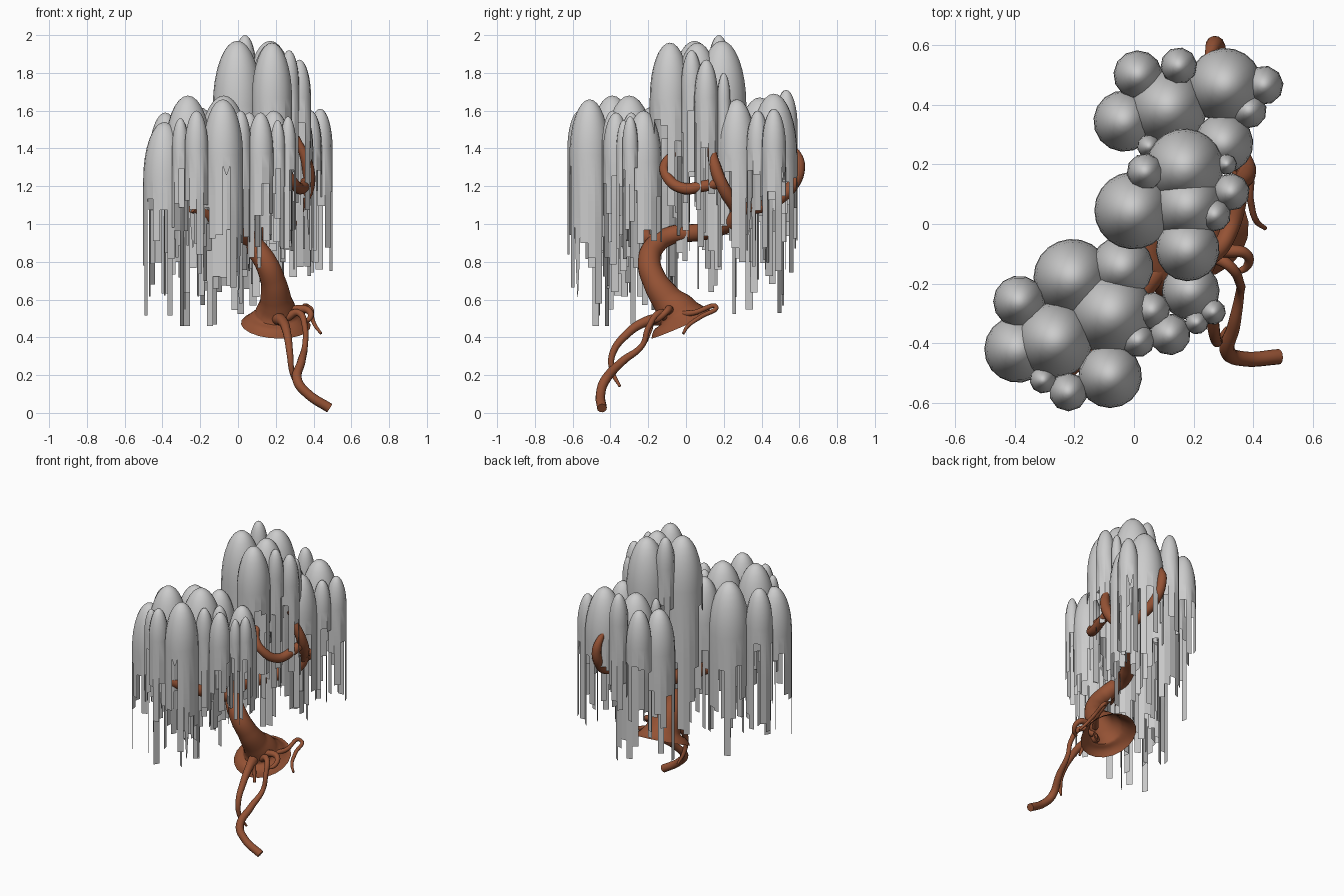
import bpy, bmesh, math, random
from mathutils import Vector

random.seed(11)
bark = bpy.data.materials.new("bark")
bark.diffuse_color = (0.30, 0.085, 0.035, 1)


def tube(name, pts, sides=4, caps=True):
    """Tapered limb through (x, y, z, radius) points."""
    cu = bpy.data.curves.new(name, 'CURVE')
    cu.dimensions = '3D'
    cu.bevel_depth = 1.0
    cu.bevel_resolution = sides
    cu.use_fill_caps = caps
    cu.resolution_u = 8
    sp = cu.splines.new('BEZIER')
    sp.bezier_points.add(len(pts) - 1)
    for bp, (x, y, z, r) in zip(sp.bezier_points, pts):
        bp.co = (x, y, z)
        bp.radius = r
        bp.handle_left_type = bp.handle_right_type = 'AUTO'
    ob = bpy.data.objects.new(name, cu)
    bpy.context.collection.objects.link(ob)
    bpy.ops.object.select_all(action='DESELECT')
    ob.select_set(True)
    bpy.context.view_layer.objects.active = ob
    bpy.ops.object.convert(target='MESH')
    ob = bpy.context.object
    ob.data.materials.clear()
    ob.data.materials.append(bark)
    bpy.ops.object.shade_smooth_by_angle(angle=math.radians(45))
    return ob


def tuft(bm, x, y, r, top, length):
    """Tall dome whose rim hangs down in strips of uneven length."""
    n = max(10, int(r * 165))
    h = 0.07 + 2.1 * r
    base = top - h
    rings = []
    steps = 8
    off = random.random() * 6.28
    pole = bm.verts.new((x, y, top))
    for k in range(1, steps + 1):
        a = k / steps * math.pi / 2
        rings.append([bm.verts.new((x + r * math.sin(a) * math.cos(off + i * math.tau / n),
                                    y + r * math.sin(a) * math.sin(off + i * math.tau / n),
                                    top - h * (1 - math.cos(a)))) for i in range(n)])
    for i in range(n):
        j = (i + 1) % n
        bm.faces.new((pole, rings[0][i], rings[0][j]))
        for p, q in zip(rings, rings[1:]):
            bm.faces.new((p[i], q[i], q[j], p[j]))
        # hanging strip below the rim
        drop = 0.10 + length * (0.42 + 2.5 * r) * random.random() ** 1.4
        end = max(base - drop, 0.46)
        a, b = rings[-1][i], rings[-1][j]
        mid = (a.co + b.co) / 2
        tip = 0.1 if random.random() < 0.06 else 1.0
        for f, w in ((0.5, 1.0), (0.8, (1 + tip) / 2), (1.0, tip)):
            z = base + (end - base) * f
            row = []
            for src in (rings[-1][i], rings[-1][j]):
                c = mid.lerp(src.co, w)
                row.append(bm.verts.new((c.x, c.y, z)))
            bm.faces.new((a, row[0], row[1], b))
            a, b = row


def foliage(name, tufts, length=1.0):
    bm = bmesh.new()
    for t in tufts:
        tuft(bm, *t, length)
    me = bpy.data.meshes.new(name)
    bm.to_mesh(me)
    bm.free()
    ob = bpy.data.objects.new(name, me)
    bpy.context.collection.objects.link(ob)
    bpy.ops.object.select_all(action='DESELECT')
    ob.select_set(True)
    bpy.context.view_layer.objects.active = ob
    bpy.ops.object.shade_smooth_by_angle(angle=math.radians(50))


# Hanging foliage: x, y, radius, top height
foliage("front_foliage", [
    (-.207, -.18, .13, 1.62), (-.385, -.26, .087, 1.59), (-.265, -.39, .127, 1.68),
    (-.39, -.42, .112, 1.54), (-.08, -.51, .107, 1.66), (-.075, -.30, .14, 1.68),
    (-.22, -.563, .065, 1.60), (-.305, -.523, .045, 1.56), (.013, -.39, .057, 1.60)])
foliage("side_foliage", [
    (-.04, -.145, .105, 1.62), (.12, -.37, .07, 1.59), (.06, -.29, .062, 1.59),
    (.19, -.225, .097, 1.60), (.21, -.33, .04, 1.55), (.265, -.295, .043, 1.57)], 0.95)
foliage("crown_foliage", [
    (.17, .19, .13, 1.97), (.037, .175, .062, 2.0), (-.003, .045, .13, 1.97),
    (.18, -.085, .107, 1.96), (.325, .107, .063, 1.87), (.27, .03, .055, 1.92),
    (.18, .06, .12, 1.96), (.31, .20, .035, 1.80)], 1.2)
foliage("back_foliage", [
    (.013, .50, .082, 1.62), (.15, .53, .062, 1.71), (.305, .465, .125, 1.69),
    (.435, .465, .066, 1.61), (.115, .39, .13, 1.67), (-.033, .345, .103, 1.58),
    (.385, .38, .06, 1.60), (.30, .27, .10, 1.66), (.05, .26, .04, 1.6)])

# Trunk with flared open foot, bending back into the main limb
tube("trunk", [
    (.20, -.015, .468, .185), (.203, -.04, .525, .115), (.20, -.10, .60, .083),
    (.185, -.165, .70, .066), (.145, -.195, .80, .06), (.085, -.165, .885, .055),
    (.05, -.08, .94, .048), (.10, .06, .955, .046), (.20, .18, .98, .043),
    (.29, .26, 1.03, .04), (.33, .28, 1.12, .03)], sides=8, caps=False)

# Branches inside the foliage
tube("front_branch", [(.075, -.15, .91, .045), (-.02, -.27, .955, .04),
                      (-.13, -.40, 1.02, .036), (-.24, -.50, 1.09, .032)])
tube("back_branch", [(.32, .28, 1.08, .033), (.31, .42, 1.10, .033), (.28, .56, 1.20, .033),
                     (.27, .60, 1.32, .03), (.25, .55, 1.43, .015)])
tube("crown_branch", [(.31, .27, 1.08, .035), (.37, .20, 1.19, .034),
                      (.37, .155, 1.30, .032), (.31, .125, 1.46, .015)])
tube("looping_branch", [(.36, .18, 1.22, .03), (.35, .09, 1.20, .03), (.32, -.02, 1.19, .03),
                        (.27, -.10, 1.25, .028), (.22, -.11, 1.32, .024), (.17, -.02, 1.40, .018)])

# Exposed roots
tube("main_root", [
    (.25, -.10, .50, .025), (.32, -.14, .53, .018), (.355, -.20, .45, .015),
    (.355, -.23, .36, .015), (.335, -.34, .27, .022), (.315, -.43, .17, .026),
    (.37, -.452, .10, .025), (.485, -.445, .025, .026)])
tube("long_root", [
    (.21, -.12, .50, .035), (.24, -.22, .48, .026), (.26, -.31, .42, .022),
    (.275, -.39, .31, .018), (.285, -.39, .22, .014), (.31, -.35, .14, .007)])
tube("curling_root", [
    (.25, -.09, .52, .026), (.32, -.09, .55, .022), (.375, -.10, .54, .018),
    (.38, -.14, .50, .014), (.34, -.165, .48, .009)])
tube("thin_root", [
    (.27, -.06, .52, .02), (.34, .04, .53, .014), (.375, .16, .56, .012),
    (.39, .08, .51, .012), (.41, .01, .46, .010), (.44, -.015, .42, .007)])
tube("short_root", [(.20, -.12, .50, .022), (.24, -.17, .50, .014),
                    (.26, -.19, .44, .012), (.275, -.21, .38, .008)])
